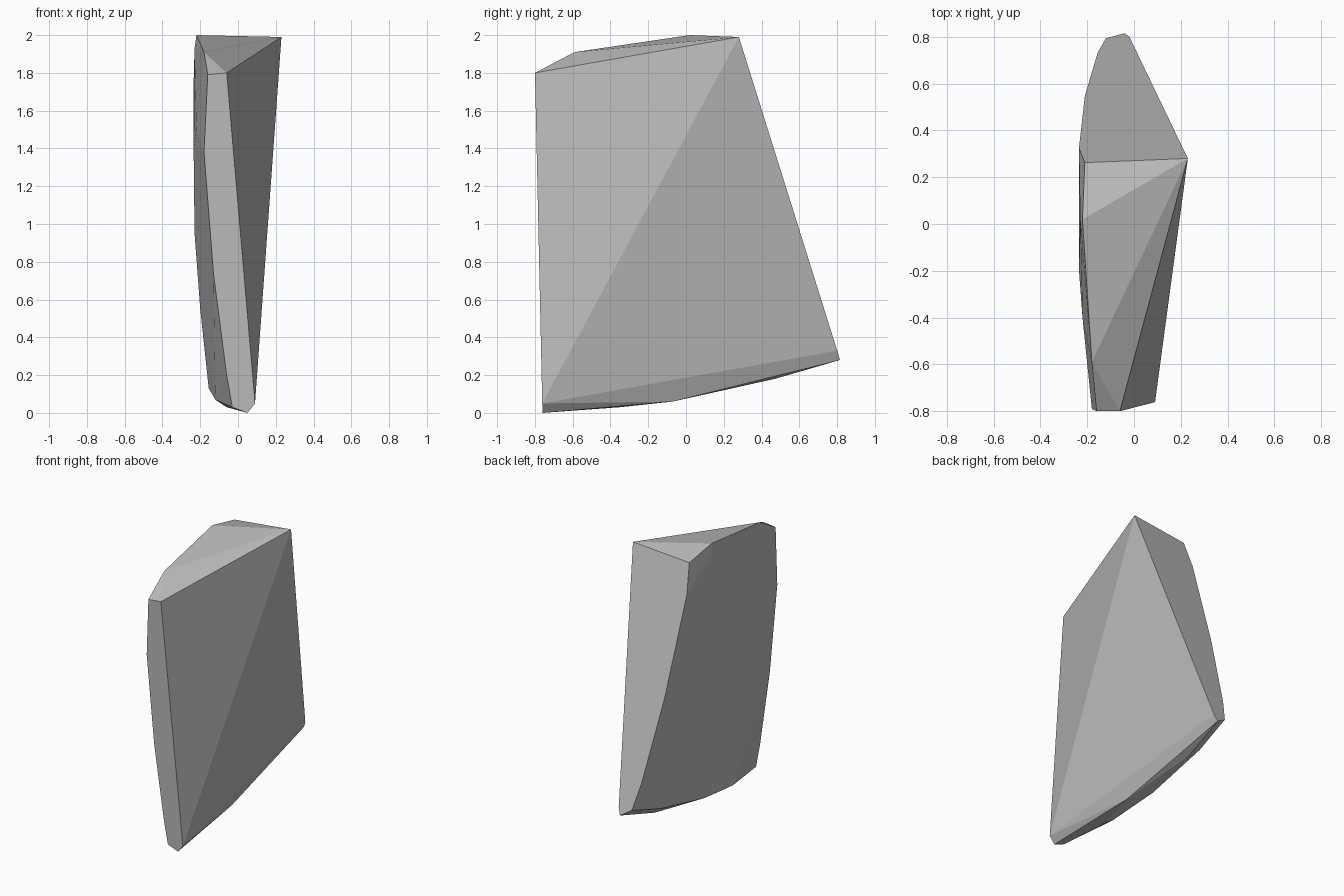
import bpy
import bmesh

# Remove the default object
default_object = bpy.data.objects.get("Cube")
if default_object:
    bpy.data.objects.remove(default_object, do_unlink=True)


def make_material(name, colour):
    material = bpy.data.materials.new(name)
    material.use_nodes = True
    material.diffuse_color = colour
    shader = next(n for n in material.node_tree.nodes if n.type == "BSDF_PRINCIPLED")
    shader.inputs["Base Color"].default_value = colour
    return material


def front_plane(x, z):
    """Place a point on the nearly upright front cut."""
    return (x, -0.76 - 0.022 * z, z)


def back_plane(x, z):
    """Place a point on the leaning back cut."""
    return (x, 0.28 + 0.324 * (1.99 - z) + 0.07 * (x - 0.23), z)


def build_hull(name, points, material):
    """Wrap the corner points in a flat-faced convex solid."""
    mesh = bpy.data.meshes.new(name)
    bm = bmesh.new()
    for point in points:
        bm.verts.new(point)
    result = bmesh.ops.convex_hull(bm, input=list(bm.verts))
    unused = {g for g in result["geom_interior"] + result["geom_unused"]
              if isinstance(g, bmesh.types.BMVert)}
    bmesh.ops.delete(bm, geom=list(unused), context="VERTS")
    bmesh.ops.recalc_face_normals(bm, faces=list(bm.faces))
    bm.to_mesh(mesh)
    bm.free()
    mesh.materials.append(material)
    solid = bpy.data.objects.new(name, mesh)
    bpy.context.collection.objects.link(solid)
    return solid


# Outline of the narrow front cut, as x and z
front_outline = [(-0.06, 1.8), (-0.16, 1.79), (-0.18, 1.38), (-0.13, 0.74),
                 (-0.06, 0.2), (-0.03, 0.03), (0.05, 0), (0.09, 0.05)]

# Outline of the back cut, as x and z
back_outline = [(0.23, 1.99), (-0.21, 1.95), (-0.235, 1.75), (-0.21, 1.07),
                (-0.155, 0.51), (-0.12, 0.33), (-0.04, 0.28), (-0.02, 0.33)]

# Ridge corners of the sloping top
top_ridge = [(-0.22, 0.02, 2), (-0.18, -0.59, 1.91)]

# Gently bulging outer side
outer_side = [(-0.235, -0.2, 1.4), (-0.23, 0.1, 0.95), (-0.2, 0.1, 0.55),
              (-0.22, -0.4, 1.5), (-0.23, 0.02, 1.93)]

# Rounded underside, its outer rim and its keel
under_rim = [(-0.12, -0.37, 0.07), (-0.155, 0.01, 0.13), (-0.15, 0.5, 0.24)]
under_keel = [(-0.06, -0.35, 0.03), (0, -0.07, 0.06), (-0.08, 0.47, 0.18)]

corners = [front_plane(x, z) for x, z in front_outline]
corners += [back_plane(x, z) for x, z in back_outline]
corners += top_ridge + outer_side + under_rim + under_keel

stone_grey = make_material("stone grey", (0.5, 0.5, 0.5, 1))
build_hull("stone_shard", corners, stone_grey)
